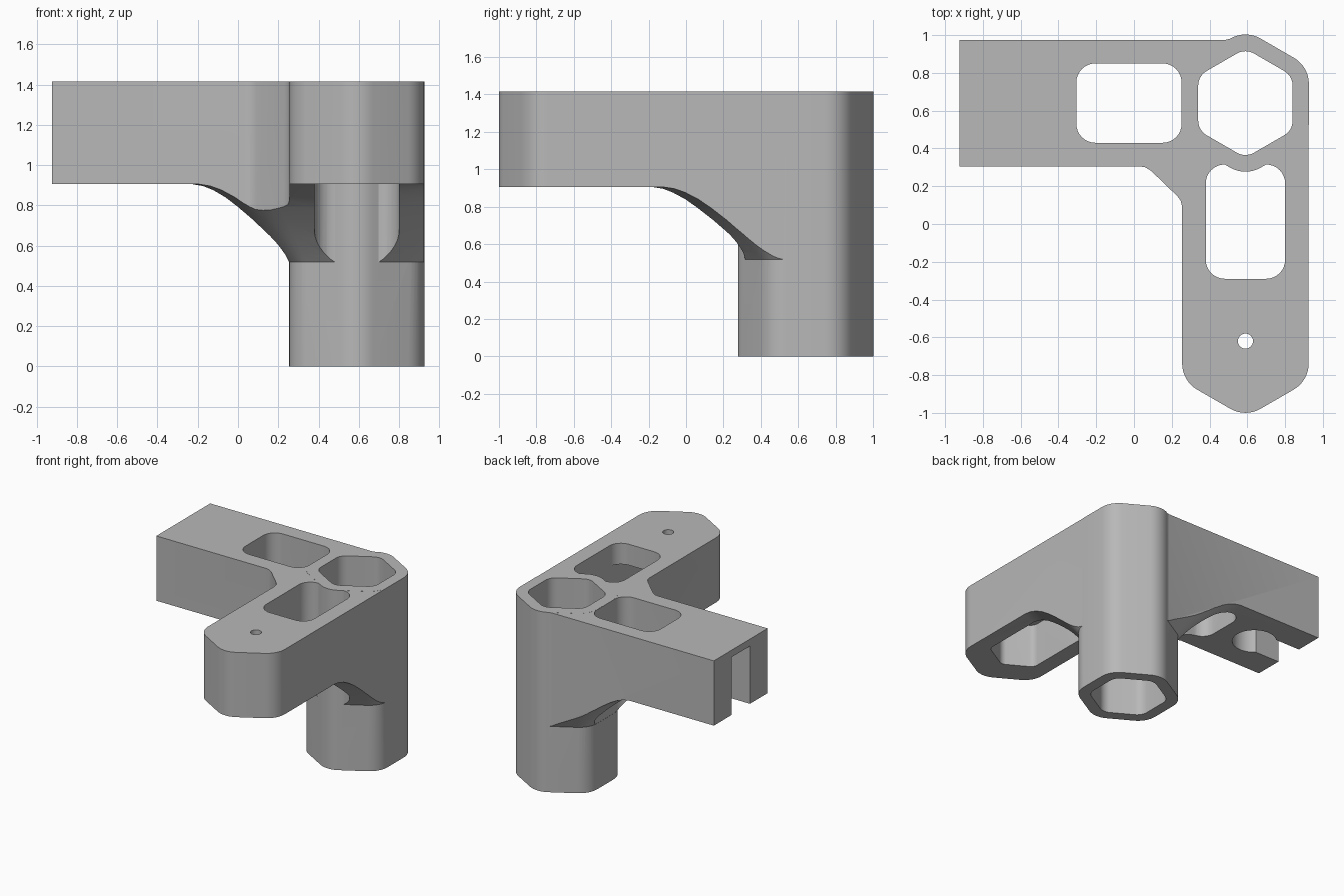
import bpy, bmesh
from math import radians, cos, sin, asin, pi

cube = bpy.data.objects.get("Cube")
if cube:
    bpy.data.objects.remove(cube, do_unlink=True)

# Main dimensions
TUBE_X, TUBE_Y, TIP_Y = 0.59, 0.64, -0.6375
HALF, ROUND = 0.335, 0.16          # outer hexagon half-width and corner radius
ARM_Z, TOP_Z, GUSSET_Z = 0.905, 1.415, 0.515

grey = bpy.data.materials.new("plain grey")
grey.use_nodes = True
colour = (0.48, 0.48, 0.48, 1)
grey.diffuse_color = colour
grey.node_tree.nodes["Principled BSDF"].inputs["Base Color"].default_value = colour


def hex_corner(cx, cy, half, r, angle, steps=8):
    """Rounded hexagon corner that points along the given angle."""
    reach = (half - r) / cos(pi / 6)
    ax, ay = cx + reach * cos(radians(angle)), cy + reach * sin(radians(angle))
    turns = [radians(angle - 30 + 60 * i / steps) for i in range(steps + 1)]
    return [(ax + r * cos(t), ay + r * sin(t)) for t in turns]


def hexagon(cx, cy, half, r):
    return [p for k in range(6) for p in hex_corner(cx, cy, half, r, 30 + 60 * k)]


def round_rect(x0, x1, y0, y1, r, steps=8):
    corners = [(x1 - r, y1 - r), (x0 + r, y1 - r), (x0 + r, y0 + r), (x1 - r, y0 + r)]
    return [(cx + r * cos(pi / 2 * (k + i / steps)), cy + r * sin(pi / 2 * (k + i / steps)))
            for k, (cx, cy) in enumerate(corners) for i in range(steps + 1)]


def loft(name, rings):
    """Closed solid through (z, outline) rings with equal point counts."""
    bm = bmesh.new()
    loops = [[bm.verts.new((x, y, z)) for x, y in pts] for z, pts in rings]
    n = len(loops[0])
    for low, high in zip(loops, loops[1:]):
        for i in range(n):
            j = (i + 1) % n
            bm.faces.new((low[i], low[j], high[j], high[i]))
    bm.faces.new(loops[0][::-1])
    bm.faces.new(loops[-1])
    bmesh.ops.recalc_face_normals(bm, faces=bm.faces)
    mesh = bpy.data.meshes.new(name)
    bm.to_mesh(mesh)
    bm.free()
    mesh.materials.append(grey)
    obj = bpy.data.objects.new(name, mesh)
    bpy.context.collection.objects.link(obj)
    return obj


def prism(name, pts, z0, z1):
    return loft(name, [(z0, pts), (z1, pts)])


def combine(target, other, operation):
    mod = target.modifiers.new(operation.lower(), 'BOOLEAN')
    mod.operation, mod.object, mod.solver = operation, other, 'EXACT'
    bpy.context.view_layer.objects.active = target
    bpy.ops.object.modifier_apply(modifier=mod.name)
    bpy.data.objects.remove(other, do_unlink=True)


# Plan of the two arms with the chamfered inner corner
plan = []
for angle in (-150, -90, -30):
    plan += hex_corner(TUBE_X, TIP_Y, HALF, ROUND, angle)
for angle in (30, 90):
    plan += hex_corner(TUBE_X, TUBE_Y, HALF, ROUND, angle)
plan += [(0.485, 0.975), (-0.925, 0.975), (-0.925, 0.305), (0.03, 0.305), (0.06, 0.3),
         (0.09, 0.282), (0.23, 0.147), (0.248, 0.122), (0.255, 0.09)]
bracket = prism("corner_bracket", plan, 0.3, TOP_Z)

# Underside: flat below the arms, flaring down to the tube as a gusset
flare = [(-0.01, 0.505), (0.03, 0.553), (0.12, 0.65), (0.2, 0.73), (0.27, 0.793),
         (0.33, 0.84), (0.39, 0.876), (0.44, 0.896), (0.49, ARM_Z), (3, ARM_Z), (3, 1.7)]
envelope = loft("gusset_envelope", [(z, hexagon(TUBE_X, TUBE_Y, HALF + d, ROUND + d))
                                    for d, z in flare])
combine(bracket, envelope, 'INTERSECT')

# Windows through both arms
for window in (round_rect(-0.305, 0.252, 0.43, 0.85, 0.1),
               round_rect(0.38, 0.8, -0.29, 0.315, 0.1)):
    combine(bracket, prism("window_cutter", window, 0.2, 1.6), 'DIFFERENCE')

# Vertical hexagonal tube and its bore
tube = prism("tube", hexagon(TUBE_X, TUBE_Y, HALF + 0.001, ROUND), 0, TOP_Z + 0.0005)
combine(bracket, tube, 'UNION')
bore = prism("bore_cutter", hexagon(TUBE_X, TUBE_Y, 0.25, 0.09), -0.2, 1.6)
combine(bracket, bore, 'DIFFERENCE')

# Pocket under the pointed arm, open to its window
pocket = [p for a in (-150, -90, -30) for p in hex_corner(TUBE_X, -0.55, 0.209, 0.06, a)]
pocket += [(0.799, -0.2), (0.381, -0.2)]
combine(bracket, prism("pocket_cutter", pocket, 0.8, 1.25), 'DIFFERENCE')

# Pin hole in the pointed arm
pin = [(TUBE_X + 0.04 * cos(pi * i / 12), -0.62 + 0.04 * sin(pi * i / 12)) for i in range(24)]
combine(bracket, prism("pin_cutter", pin, 1.1, 1.6), 'DIFFERENCE')

# Keyhole slot in the end of the square arm, open below
slot_half, ring = 0.115, 0.16
start = asin(slot_half / ring) - pi
span = 2 * pi - 2 * asin(slot_half / ring)
keyhole = [(-0.6 + ring * cos(start + span * i / 28), TUBE_Y + ring * sin(start + span * i / 28))
           for i in range(29)]
keyhole += [(-1.1, TUBE_Y + slot_half), (-1.1, TUBE_Y - slot_half)]
combine(bracket, prism("slot_cutter", keyhole, 0.8, 1.36), 'DIFFERENCE')

# Smooth the rounded corners, keep the edges crisp
bpy.ops.object.select_all(action='DESELECT')
bracket.select_set(True)
bpy.context.view_layer.objects.active = bracket
bpy.ops.object.shade_smooth_by_angle(angle=radians(25))
